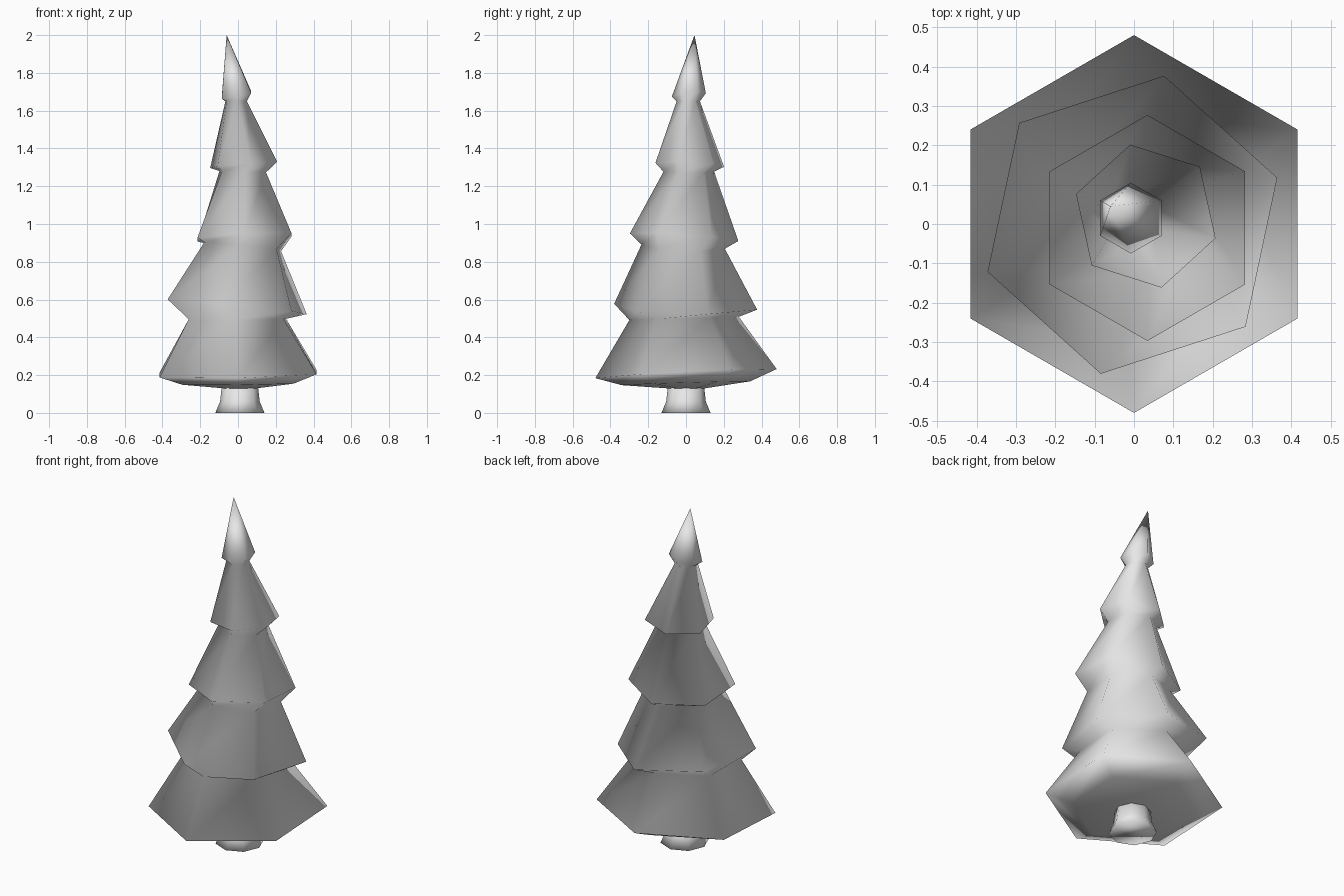
import bpy, bmesh
from math import cos, sin, radians, tau

cube = bpy.data.objects.get("Cube")
if cube:
    bpy.data.objects.remove(cube, do_unlink=True)

grey = bpy.data.materials.new("light_grey")
grey.use_nodes = True
colour = (0.8, 0.8, 0.8, 1)
grey.diffuse_color = colour
grey.node_tree.nodes["Principled BSDF"].inputs["Base Color"].default_value = colour


def add_ring(bm, sides, x, y, z, radius, angle, tilt_x=0, tilt_y=0):
    """A regular polygon of vertices, tilted by a slope along x and y."""
    ring = []
    for i in range(sides):
        a = radians(angle) + tau * i / sides
        dx, dy = radius * cos(a), radius * sin(a)
        ring.append(bm.verts.new((x + dx, y + dy, z + tilt_x * dx + tilt_y * dy)))
    return ring


def loft(name, sides, rings, tip=None):
    """Skin a stack of rings, closed below and ending in a cap or a tip."""
    bm = bmesh.new()
    loops = [add_ring(bm, sides, *r) for r in rings]
    bm.faces.new(loops[0][::-1])
    for low, high in zip(loops, loops[1:]):
        for i in range(sides):
            j = (i + 1) % sides
            bm.faces.new((low[i], low[j], high[j], high[i]))
    if tip:
        top = bm.verts.new(tip)
        for i in range(sides):
            bm.faces.new((loops[-1][i], loops[-1][(i + 1) % sides], top))
    else:
        bm.faces.new(loops[-1])
    bmesh.ops.recalc_face_normals(bm, faces=bm.faces)
    for f in bm.faces:
        f.smooth = True
    mesh = bpy.data.meshes.new(name)
    bm.to_mesh(mesh)
    bm.free()
    mesh.materials.append(grey)
    obj = bpy.data.objects.new(name, mesh)
    bpy.context.collection.objects.link(obj)
    return obj


# Flared trunk
loft("trunk", 8, [
    (0.01, 0, 0, 0.13, 0),
    (0.01, 0, 0.06, 0.105, 0),
    (0.01, 0, 0.15, 0.095, 0),
])

# Five tilted branch tiers: each wide rim is followed by the waist above it
loft("foliage", 6, [
    (0.01, 0, 0.13, 0.1, 90),
    (0, 0, 0.157, 0.34, 90, 0.01, 0.03),
    (0, 0, 0.208, 0.48, 90, 0.02, 0.05),
    (-0.005, -0.01, 0.5, 0.29, 88, 0, 0.03),
    (-0.004, -0.002, 0.562, 0.387, 78, -0.1, -0.02),
    (0.025, -0.015, 0.88, 0.222, 84, -0.1, -0.04),
    (0.034, -0.01, 0.93, 0.287, 90, 0.05, -0.07),
    (0.025, 0.015, 1.277, 0.135, 96, -0.03),
    (0.03, 0.02, 1.313, 0.186, 102.4, 0.08, -0.04),
    (-0.01, 0.012, 1.65, 0.062, 96),
    (-0.008, 0.015, 1.683, 0.09, 90, 0.2, 0.1),
], tip=(-0.06, 0.045, 2.0))
